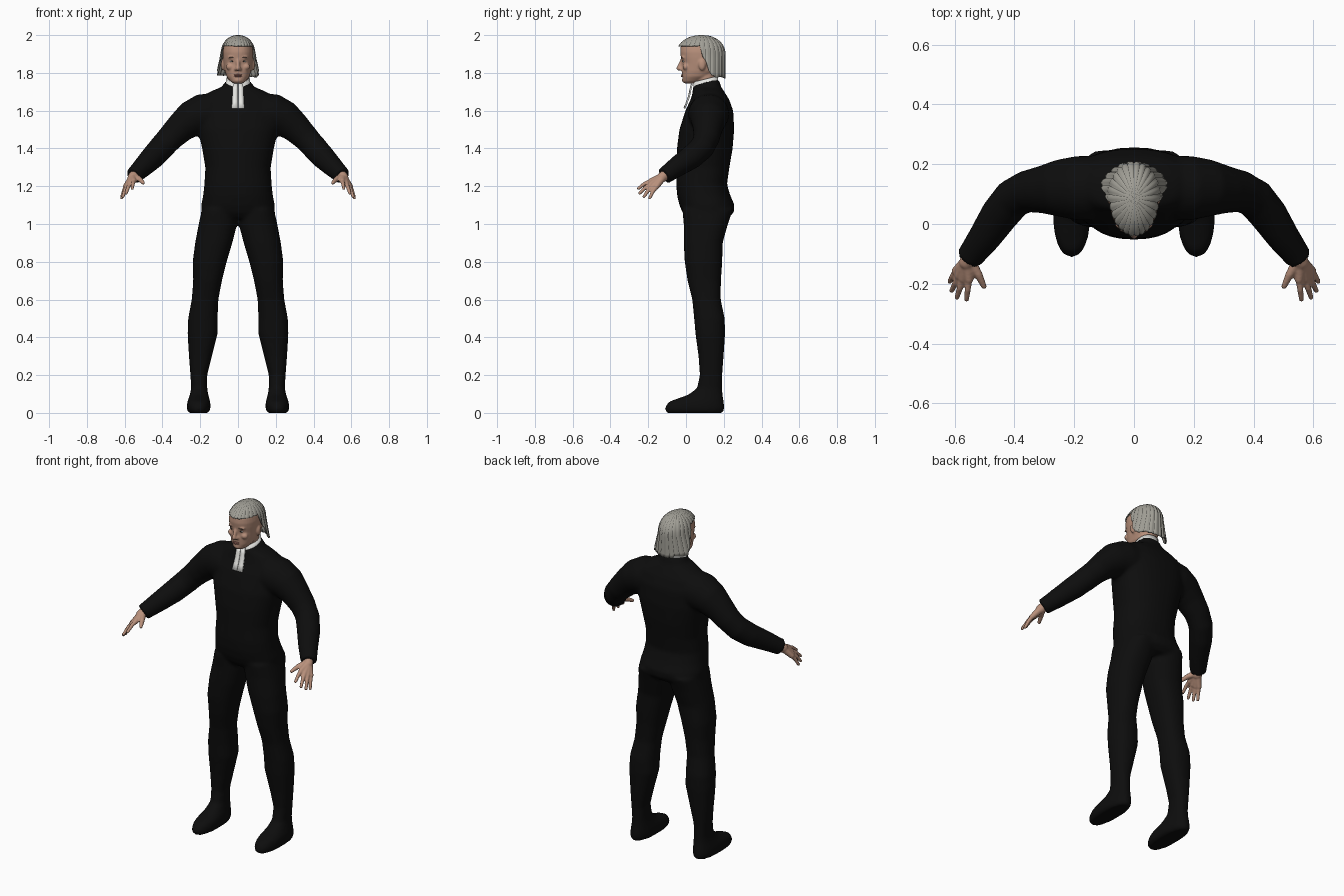
import bpy, bmesh, math, random
from mathutils import Vector, Matrix

if "Cube" in bpy.data.objects:
    bpy.data.objects.remove(bpy.data.objects["Cube"])

random.seed(4)


def material(name, rgb):
    m = bpy.data.materials.new(name)
    m.diffuse_color = (*rgb, 1)
    m.use_nodes = True
    m.node_tree.nodes["Principled BSDF"].inputs["Base Color"].default_value = m.diffuse_color
    return m


BLACK = material("black_cloth", (0.004, 0.004, 0.004))
SKIN = material("skin", (0.48, 0.28, 0.20))
HAIR = material("grey_hair", (0.35, 0.34, 0.30))
GAP = material("hair_shadow", (0.05, 0.05, 0.045))
WHITE = material("white_linen", (0.80, 0.80, 0.77))
LIP = material("lips", (0.33, 0.14, 0.11))
BROW = material("brows", (0.20, 0.13, 0.10))
IRIS = material("iris", (0.03, 0.025, 0.02))


def skin_rings(bm, rings):
    """Bridge equal rings of points and cap both ends."""
    vs = [[bm.verts.new(p) for p in r] for r in rings]
    n = len(vs[0])
    for a, b in zip(vs, vs[1:]):
        for i in range(n):
            j = (i + 1) % n
            bm.faces.new((a[i], a[j], b[j], b[i]))
    bm.faces.new(vs[0][::-1])
    bm.faces.new(vs[-1])


def loft(bm, rows, s=1, p=2.3, n=32, tilt=0):
    """Rows of (z, x min, x max, y front, y back) as rounded sections."""
    rings = []
    for z, x0, x1, y0, y1 in rows:
        cx, cy, rx, ry = (x0 + x1) / 2, (y0 + y1) / 2, (x1 - x0) / 2, (y1 - y0) / 2
        ring = []
        for i in range(n):
            a = math.tau * i / n
            c, d = math.cos(a), math.sin(a)
            x = cx + rx * math.copysign(abs(c) ** (2 / p), c)
            dy = ry * math.copysign(abs(d) ** (2 / p), d)
            ring.append((s * x, cy + dy, z + tilt * dy))
        rings.append(ring)
    skin_rings(bm, rings)


def ball(bm, c, scale):
    m = Matrix.Translation(c) @ Matrix.Diagonal((*scale, 1))
    bmesh.ops.create_uvsphere(bm, u_segments=16, v_segments=10, radius=1, matrix=m)


def tube(bm, pts, s=1, n=16, round_end=True):
    """Tapered limb through (x, y, z, radius)."""
    c = [Vector((s * x, y, z)) for x, y, z, r in pts]
    rings = []
    for i, q in enumerate(pts):
        t = c[min(i + 1, len(c) - 1)] - c[max(i - 1, 0)]
        rot = t.to_track_quat('Z', 'Y')
        rings.append([c[i] + rot @ Vector((q[3] * math.cos(math.tau * k / n),
                                           q[3] * math.sin(math.tau * k / n), 0))
                      for k in range(n)])
    skin_rings(bm, rings)
    if round_end:
        for v, q in zip((c[0], c[-1]), (pts[0], pts[-1])):
            ball(bm, v, (q[3],) * 3)


def finish(bm, name, mats, voxel=0, smooth=0):
    bmesh.ops.recalc_face_normals(bm, faces=bm.faces)
    for f in bm.faces:
        f.smooth = True
    me = bpy.data.meshes.new(name)
    bm.to_mesh(me)
    bm.free()
    for m in mats:
        me.materials.append(m)
    ob = bpy.data.objects.new(name, me)
    bpy.context.collection.objects.link(ob)
    if voxel:
        r = ob.modifiers.new("fuse", 'REMESH')
        r.mode, r.voxel_size, r.use_smooth_shade = 'VOXEL', voxel, True
        k = ob.modifiers.new("soften", 'SMOOTH')
        k.factor, k.iterations = 0.5, smooth
    return ob


def sym(rows):
    return [(z, -w, w, a, b) for z, w, a, b in rows]


# Black suit: torso, legs with shoes, and sleeves fused together
bm = bmesh.new()
loft(bm, sym([(1.03, .17, .01, .22), (1.06, .195, -.018, .253), (1.10, .195, -.035, .257),
              (1.15, .185, -.047, .235), (1.21, .178, -.052, .217), (1.30, .173, -.05, .23),
              (1.40, .19, -.048, .247), (1.50, .213, -.035, .255), (1.60, .217, -.003, .25),
              (1.66, .205, .025, .228), (1.70, .15, .036, .203), (1.72, .10, .036, .19)]))
loft(bm, sym([(1.68, .10, .035, .19), (1.725, .085, .035, .182), (1.752, .068, .04, .17)]), tilt=.25)
for s in (1, -1):
    loft(bm, [(1.08, .01, .19, -.02, .25), (1.0, .004, .208, -.012, .222), (.9, .03, .227, -.012, .194),
              (.8, .06, .24, -.007, .192), (.7, .085, .237, .008, .185), (.6, .104, .245, .033, .184),
              (.5, .108, .264, .043, .205), (.42, .108, .267, .05, .207), (.3, .138, .26, .066, .199),
              (.2, .163, .252, .073, .192), (.13, .163, .248, .058, .192), (.095, .157, .255, .01, .194),
              (.06, .147, .268, -.09, .2), (.03, .145, .272, -.112, .203),
              (.01, .15, .268, -.11, .2), (0, .16, .26, -.1, .195)], s)
    tube(bm, [(.14, .12, 1.585, .108), (.19, .12, 1.58, .108), (.25, .12, 1.555, .096),
              (.305, .115, 1.51, .08), (.36, .108, 1.455, .07), (.405, .085, 1.405, .067),
              (.45, .03, 1.355, .064), (.50, -.045, 1.305, .055), (.545, -.105, 1.262, .046),
              (.552, -.115, 1.255, .048)], s, 24, False)
finish(bm, "suit", [BLACK], .011, 4)

# Hands: palm fans out to four knuckles, then fingers and thumb
KNUCKLES = [(.552, -.185, 1.228), (.572, -.183, 1.213), (.586, -.173, 1.203), (.595, -.157, 1.197)]
TIPS = [(.560, -.252, 1.188), (.592, -.245, 1.163), (.609, -.222, 1.146), (.616, -.192, 1.138)]
for s, side in ((1, "left"), (-1, "right")):
    bm = bmesh.new()
    tube(bm, [(.53, -.085, 1.28, .028), (.558, -.128, 1.246, .027)], s)
    for k, t in zip(KNUCKLES, TIPS):
        mid = [a * .5 + b * .5 for a, b in zip(k, t)]
        mid[2] += .006
        tube(bm, [(.556, -.122, 1.25, .022), (*k, .015)], s)
        tube(bm, [(*k, .012), (*mid, .0105), (*t, .0085)], s, 12)
    tube(bm, [(.548, -.125, 1.25, .02), (.52, -.17, 1.237, .014), (.502, -.208, 1.218, .0095)], s, 12)
    finish(bm, side + "_hand", [SKIN], .0045, 2)

# Head with neck, nose, brow ridge, cheeks and ears
bm = bmesh.new()
loft(bm, sym([(1.744, .022, -.008, .04), (1.755, .04, -.017, .08), (1.78, .06, -.02, .13),
              (1.81, .07, -.022, .165), (1.85, .077, -.02, .187), (1.88, .08, -.027, .195),
              (1.91, .081, -.031, .197), (1.94, .076, -.028, .19), (1.965, .06, -.005, .165),
              (1.98, .035, .03, .13)]))
tube(bm, [(0, .105, 1.70, .054), (0, .105, 1.83, .056)])
tube(bm, [(0, -.018, 1.875, .009), (0, -.031, 1.845, .010), (0, -.038, 1.824, .0125)])
for s in (1, -1):
    ball(bm, (s * .012, -.026, 1.82), (.009, .011, .008))
    ball(bm, (s * .028, -.012, 1.882), (.026, .014, .008))
    ball(bm, (s * .042, 0, 1.832), (.022, .018, .018))
    ball(bm, (s * .080, .085, 1.843), (.010, .019, .030))
ball(bm, (0, -.008, 1.762), (.022, .014, .014))
finish(bm, "head", [SKIN], .0055, 2)


# Facial details
def detail(name, mat, balls):
    b = bmesh.new()
    for c, sc in balls:
        ball(b, c, sc)
    finish(b, name, [mat])


detail("lips", LIP, [((0, -.019, z), (.021, .008, .0042)) for z in (1.789, 1.782)])
detail("eyes", WHITE, [((s * .031, -.012, 1.861), (.0115, .007, .0045)) for s in (1, -1)])
detail("irises", IRIS, [((s * .031, -.0175, 1.861), (.0045, .003, .0043)) for s in (1, -1)])
detail("eyebrows", BROW, [((s * .032, -.0215, 1.881), (.016, .005, .0028)) for s in (1, -1)])

# Wig: raised locks running from the crown, separated by thin dark grooves
EDGE = [(0, 1.943), (84, 1.943), (91, 1.885), (99, 1.862), (107, 1.81), (114, 1.782), (181, 1.776)]


def hem(deg):
    for (a, za), (b, zb) in zip(EDGE, EDGE[1:]):
        if deg <= b:
            return za + (zb - za) * (deg - a) / (b - a)
    return EDGE[-1][1]


LOCKS, ROWS = 26, 14
bm = bmesh.new()
crown = bm.verts.new((0, .09, 2.0))
columns = []
for k in range(LOCKS):
    jitter = random.uniform(-.008, .008)
    for u, bulge in ((0, -.003), (.07, -.002), (.3, .002), (.7, .002)):
        th = math.tau * (k + u) / LOCKS
        deg = abs(math.degrees(math.atan2(math.sin(th), math.cos(th))))
        z_end = hem(deg) + (jitter if deg > 108 else jitter * .2)
        # length measured as dome angle plus straight drop
        length = math.acos(min(1, max(0, (z_end - 1.9) / .1))) + max(0, 1.9 - z_end) * 10
        col = []
        for r in range(1, ROWS + 1):
            d = length * r / ROWS
            phi, drop = min(d, math.pi / 2), max(0, d - math.pi / 2) / 10
            f = math.sin(phi) ** .9
            rx = (.09 + .28 * drop) * f + bulge * f
            ry = (.137 if math.cos(th) > 0 else .122) * f + bulge * f
            col.append(bm.verts.new((rx * math.sin(th), .086 - ry * math.cos(th),
                                     1.9 + .1 * math.cos(phi) - drop)))
        columns.append(col)
for i, a in enumerate(columns):
    b = columns[(i + 1) % len(columns)]
    strip = [bm.faces.new((crown, a[0], b[0]))]
    strip += [bm.faces.new((a[r], a[r + 1], b[r + 1], b[r])) for r in range(ROWS - 1)]
    for f in strip:
        f.material_index = 1 if i % 4 == 0 else 0
wig = finish(bm, "wig", [HAIR, GAP])
sol = wig.modifiers.new("thickness", 'SOLIDIFY')
sol.thickness, sol.offset = .005, -1

# White neckband, open inside the suit collar
bm = bmesh.new()
loft(bm, sym([(1.70, .064, .036, .172), (1.768, .063, .040, .170)]), tilt=.25)
finish(bm, "neckband", [WHITE])

# Two hanging linen tabs at the throat
bm = bmesh.new()
for s in (1, -1):
    path = [(.026, .030, 1.742), (.029, .022, 1.71), (.030, .016, 1.68), (.032, .004, 1.645), (.034, -.010, 1.612)]
    pair = [(bm.verts.new((s * .0015, y, z)), bm.verts.new((s * w, y + .002, z))) for w, y, z in path]
    for a, b in zip(pair, pair[1:]):
        bm.faces.new((a[0], a[1], b[1], b[0]))
tabs = finish(bm, "neck_tabs", [WHITE])
sol = tabs.modifiers.new("thickness", 'SOLIDIFY')
sol.thickness, sol.offset = .008, 0
